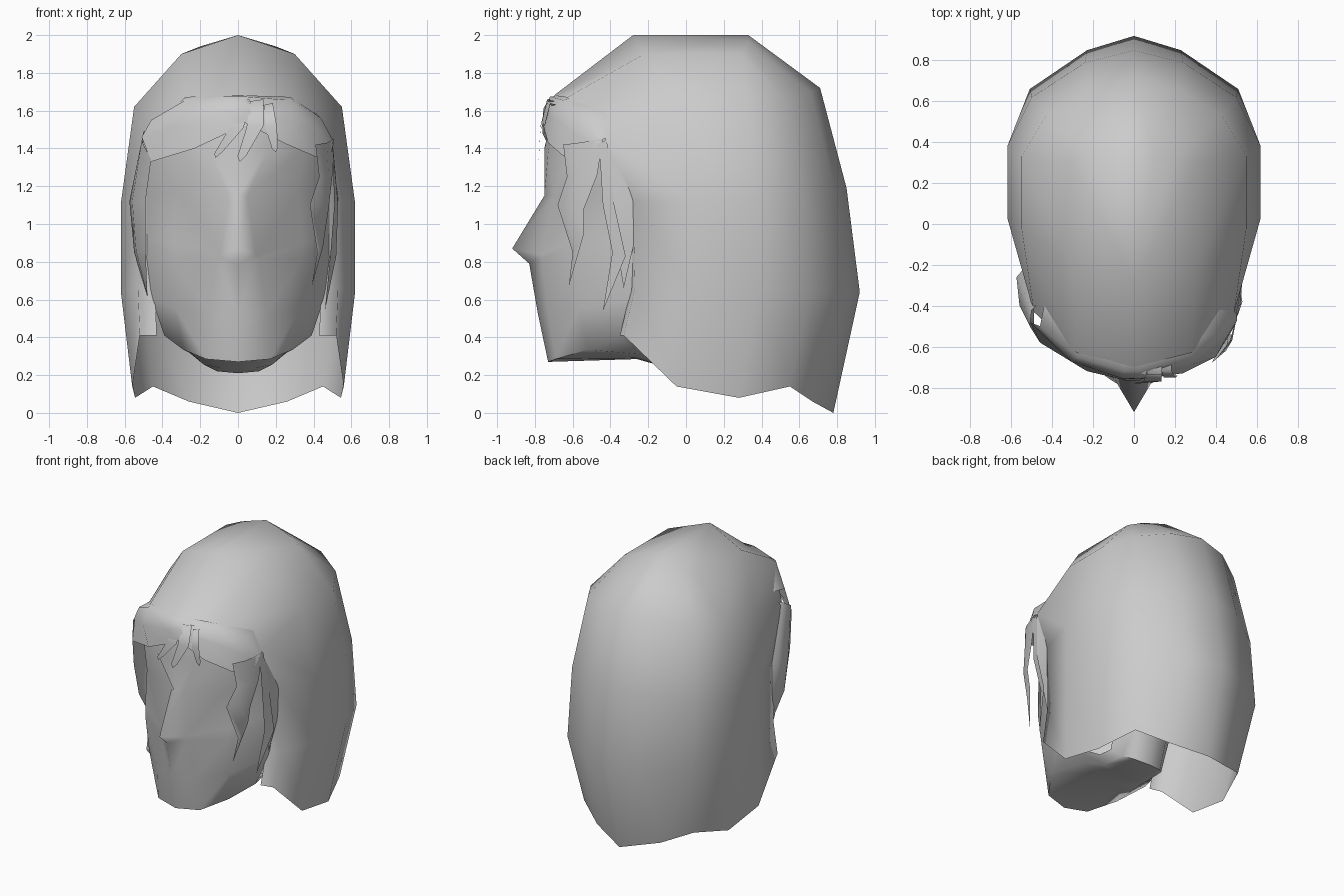
import bpy, bmesh, math


def build(name, rows, mirror=False, extra=None, sharp=None):
    """Loft a smooth sheet through rows of points; a one-point row makes a tip."""
    bm = bmesh.new()
    grid = [[bm.verts.new(p) for p in row] for row in rows]
    for a, b in zip(grid, grid[1:]):
        if len(b) == 1:
            for i in range(len(a) - 1):
                bm.faces.new((a[i], a[i + 1], b[0]))
        else:
            for i in range(len(a) - 1):
                bm.faces.new((a[i], a[i + 1], b[i + 1], b[i]))
    if extra:
        extra(bm, grid)
    bmesh.ops.recalc_face_normals(bm, faces=bm.faces)
    for f in bm.faces:
        f.smooth = True
    me = bpy.data.meshes.new(name)
    bm.to_mesh(me)
    bm.free()
    if sharp:
        me.set_sharp_from_angle(angle=math.radians(sharp))
    ob = bpy.data.objects.new(name, me)
    bpy.context.collection.objects.link(ob)
    if mirror:
        m = ob.modifiers.new("Mirror", 'MIRROR')
        m.use_clip = True
        m.merge_threshold = 0.002
    return ob


# Hair shell: rows bottom to top, each from back centre round to the front edge
hair_rows = [
    [(0, .78, 0), (.26, .67, .06), (.45, .55, .14), (.545, .28, .08), (.56, -.05, .14), (.52, -.33, .41)],
    [(0, .92, .64), (.23, .85, .64), (.51, .66, .64), (.62, .38, .64), (.62, .03, .64), (.53, -.27, .66)],
    [(0, .85, 1.19), (.24, .79, 1.18), (.50, .62, 1.14), (.62, .38, 1.11), (.62, .03, 1.11), (.53, -.28, 1.12)],
    [(0, .71, 1.72), (.22, .66, 1.70), (.43, .53, 1.66), (.55, .33, 1.62), (.55, -.02, 1.62), (.49, -.43, 1.46)],
    [(0, .33, 2.0), (.10, .33, 1.97), (.20, .32, 1.94), (.30, .29, 1.90), (.30, -.22, 1.90), (.28, -.63, 1.67)],
]


def crown_and_fold(bm, g):
    # crown of the head, running down to the brow
    top = bm.verts.new((0, -.28, 2.0))
    brow = bm.verts.new((0, -.70, 1.68))
    e = g[-1]
    for i in range(4):
        bm.faces.new((e[i], e[i + 1], top))
    bm.faces.new((e[4], e[5], brow, top))
    # front edge folds inward beside the face
    edge = [r[-1] for r in g[:4]]
    fold = [bm.verts.new((v.co.x - .09, v.co.y - .02, v.co.z)) for v in edge[:3]] + [edge[3]]
    bm.faces.new((edge[0], edge[1], fold[1], fold[0]))
    bm.faces.new((edge[1], edge[2], fold[2], fold[1]))
    bm.faces.new((edge[2], edge[3], fold[2]))


build("hair_shell", hair_rows, True, crown_and_fold)

# Face: rows from the neck stump under the jaw up to the hairline, centre to side
build("face", [
    [(0, .25, .55), (.12, .23, .55), (.19, .17, .55), (.23, .10, .55)],
    [(0, .16, .21), (.11, .14, .22), (.17, .08, .25), (.22, .02, .31)],
    [(0, -.10, .24), (.10, -.10, .24), (.18, -.09, .255), (.23, -.08, .31)],
    [(0, -.26, .285), (.12, -.26, .29), (.24, -.24, .31), (.37, -.26, .41)],
    [(0, -.73, .27), (.17, -.69, .285), (.29, -.52, .335), (.39, -.35, .41)],
    [(0, -.785, .53), (.15, -.73, .53), (.33, -.57, .55), (.455, -.29, .60)],
    [(0, -.83, .79), (.11, -.765, .815), (.34, -.60, .81), (.485, -.28, .82)],
    [(0, -.92, .87), (.095, -.76, .835), (.34, -.60, .90), (.485, -.28, .92)],
    [(0, -.75, 1.15), (.05, -.70, 1.15), (.32, -.61, 1.17), (.485, -.30, 1.15)],
    [(0, -.75, 1.40), (.15, -.73, 1.38), (.35, -.61, 1.40), (.47, -.42, 1.40)],
    [(0, -.69, 1.66), (.14, -.67, 1.66), (.28, -.59, 1.63), (.40, -.44, 1.54)],
], True, sharp=48)

# Fringe across the forehead: top edge tucked in the shell, bulge and lower edge
build("fringe", [
    [(-.44, -.40, 1.56), (-.27, -.58, 1.68), (-.05, -.65, 1.68), (.03, -.65, 1.68),
     (.27, -.58, 1.68), (.42, -.42, 1.58), (.47, -.40, 1.46)],
    [(-.46, -.50, 1.55), (-.28, -.65, 1.655), (-.05, -.72, 1.675), (.03, -.72, 1.675),
     (.28, -.65, 1.655), (.44, -.52, 1.56), (.50, -.44, 1.45)],
    [(-.51, -.48, 1.46), (-.31, -.67, 1.52), (-.06, -.755, 1.59), (.04, -.755, 1.61),
     (.28, -.69, 1.55), (.45, -.56, 1.46), (.505, -.47, 1.42)],
    [(-.46, -.58, 1.33), (-.23, -.72, 1.40), (-.06, -.76, 1.48), (.03, -.76, 1.54),
     (.24, -.73, 1.43), (.40, -.65, 1.36), (.48, -.52, 1.33)],
])

# Side locks: edges from root to tip
build("right_lock", [
    [(.41, -.65, 1.42), (.47, -.57, 1.43), (.505, -.44, 1.45)],
    [(.43, -.63, 1.25), (.48, -.57, 1.25), (.50, -.47, 1.26)],
    [(.38, -.68, 1.10), (.45, -.62, 1.10), (.48, -.54, 1.08)],
    [(.42, -.60, .85), (.45, -.58, .88), (.46, -.54, .95)],
    [(.39, -.62, .67)],
])
build("right_thin_lock", [
    [(.50, -.46, 1.42), (.50, -.42, 1.45)],
    [(.51, -.44, 1.10), (.53, -.38, 1.10)],
    [(.49, -.39, .85), (.52, -.32, .83)],
    [(.46, -.44, .54)],
])
build("right_back_lock", [
    [(.50, -.45, 1.43), (.48, -.40, 1.44)],
    [(.52, -.41, 1.15), (.53, -.27, 1.13)],
    [(.50, -.37, .90), (.52, -.27, .92)],
    [(.48, -.33, .66)],
])
build("left_lock", [
    [(-.46, -.58, 1.34), (-.51, -.50, 1.44), (-.50, -.42, 1.49), (-.46, -.38, 1.50)],
    [(-.49, -.52, 1.12), (-.56, -.40, 1.12), (-.575, -.26, 1.12), (-.54, -.22, 1.12)],
    [(-.49, -.46, .88), (-.54, -.38, .86), (-.55, -.26, .85), (-.53, -.22, .85)],
    [(-.48, -.30, .62)],
])


# Small flat loose strands in the middle of the fringe
def strand(name, root, bend, tip, w):
    rows = []
    low = [b + (t - b) * .85 for b, t in zip(bend, tip)]
    for (x, y, z), k in ((root, .8), (bend, 1), (low, .55)):
        rows.append([(x - w * k, y, z), (x + w * k, y, z + .01)])
    build(name, [[(x, y + .08, z - .02) for x, y, z in rows[0]]] + rows + [[tip]])


strand("strand_left", (.03, -.73, 1.65), (-.01, -.765, 1.50), (-.12, -.765, 1.35), .04)
strand("strand_middle", (.10, -.735, 1.65), (.09, -.77, 1.51), (.01, -.78, 1.33), .045)
strand("strand_right", (.16, -.72, 1.63), (.175, -.75, 1.51), (.20, -.74, 1.38), .03)
